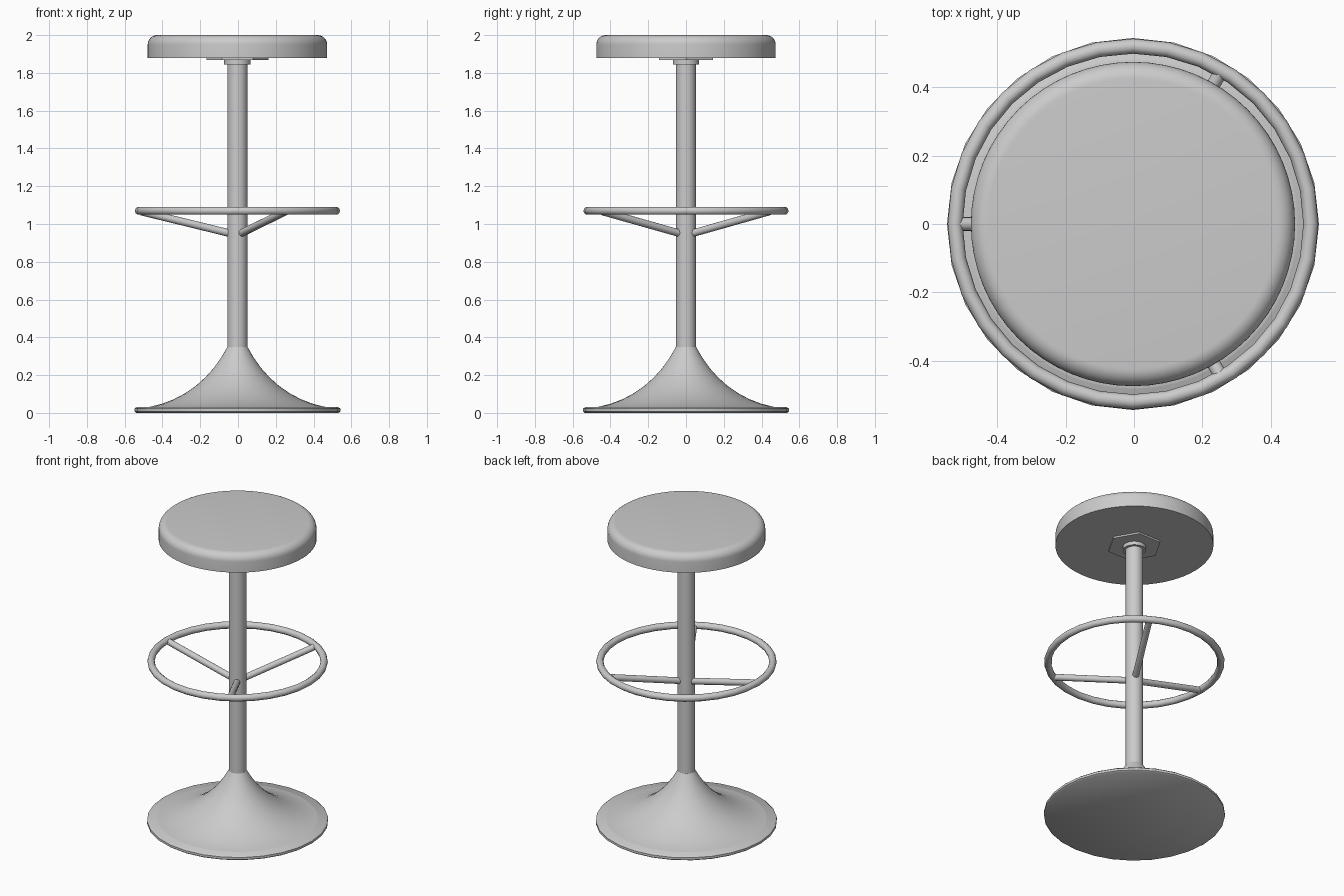
import bpy, math
from mathutils import Vector

if "Cube" in bpy.data.objects:
    bpy.data.objects.remove(bpy.data.objects["Cube"])

AXIS = Vector((-0.003, 0, 0))

grey = bpy.data.materials.new("soft grey")
grey.use_nodes = True
GREY = (0.6, 0.6, 0.6, 1)
grey.diffuse_color = GREY
grey.node_tree.nodes["Principled BSDF"].inputs["Base Color"].default_value = GREY


def finish(name, smooth=True, angle=40):
    ob = bpy.context.object
    ob.name = name
    ob.data.materials.clear()
    ob.data.materials.append(grey)
    if smooth:
        bpy.ops.object.shade_smooth_by_angle(angle=math.radians(angle))
    return ob


def lathe(name, profile, sides, angle=40):
    """Revolve (radius, height) points about the stool axis, capping both ends."""
    verts, faces = [], []
    for r, z in profile:
        for i in range(sides):
            a = math.tau * i / sides
            verts.append((r * math.cos(a), r * math.sin(a), z))
    for k in range(len(profile) - 1):
        for i in range(sides):
            j = (i + 1) % sides
            faces.append((k * sides + i, k * sides + j,
                          (k + 1) * sides + j, (k + 1) * sides + i))
    faces.append(tuple(reversed(range(sides))))
    faces.append(tuple(range(len(verts) - sides, len(verts))))
    mesh = bpy.data.meshes.new(name)
    mesh.from_pydata(verts, [], faces)
    ob = bpy.data.objects.new(name, mesh)
    ob.location = AXIS
    bpy.context.collection.objects.link(ob)
    bpy.ops.object.select_all(action="DESELECT")
    ob.select_set(True)
    bpy.context.view_layer.objects.active = ob
    return finish(name, True, angle)


def rod(name, start, end, radius):
    """Round bar between two points."""
    d = end - start
    bpy.ops.mesh.primitive_cylinder_add(vertices=16, radius=radius, depth=d.length,
                                        location=AXIS + (start + end) / 2)
    bpy.context.object.rotation_euler = d.to_track_quat("Z", "Y").to_euler()
    return finish(name)


# Seat cushion with a rounded upper rim
rim = [(0.425 + 0.05 * math.cos(t), 1.95 + 0.05 * math.sin(t))
       for t in (math.pi / 2 * i / 8 for i in range(9))]
lathe("seat", [(0.475, 1.88)] + rim, 64)

# Hexagonal mounting plate and collar under the seat
lathe("mounting_plate", [(0.165, 1.869), (0.165, 1.881)], 6, 20)
lathe("collar", [(0.07, 1.845), (0.07, 1.87)], 32)

# Column
lathe("column", [(0.053, 0.33), (0.053, 1.85)], 32)

# Trumpet flare from the base up to the column
lathe("base_flare", [(0.52, 0.025), (0.46, 0.033), (0.4, 0.048), (0.335, 0.073),
                     (0.275, 0.105), (0.22, 0.143), (0.17, 0.188), (0.125, 0.238),
                     (0.085, 0.295), (0.053, 0.35)], 48)

# Base disc with a softened edge
lathe("base_disc", [(0.535, 0.0), (0.545, 0.007), (0.545, 0.022), (0.535, 0.03)], 28)

# Footrest ring
bpy.ops.mesh.primitive_torus_add(major_segments=32, minor_segments=10, location=AXIS + Vector((0, 0, 1.07)),
                                 major_radius=0.521, minor_radius=0.022)
finish("footrest_ring")

# Three sloping footrest arms
for label, degrees in (("back", 60), ("right", 180), ("front", 300)):
    a = math.radians(degrees)
    out = Vector((math.cos(a), math.sin(a), 0))
    rod("footrest_arm_" + label, out * 0.04 + Vector((0, 0, 0.951)),
        out * 0.51 + Vector((0, 0, 1.066)), 0.02)
